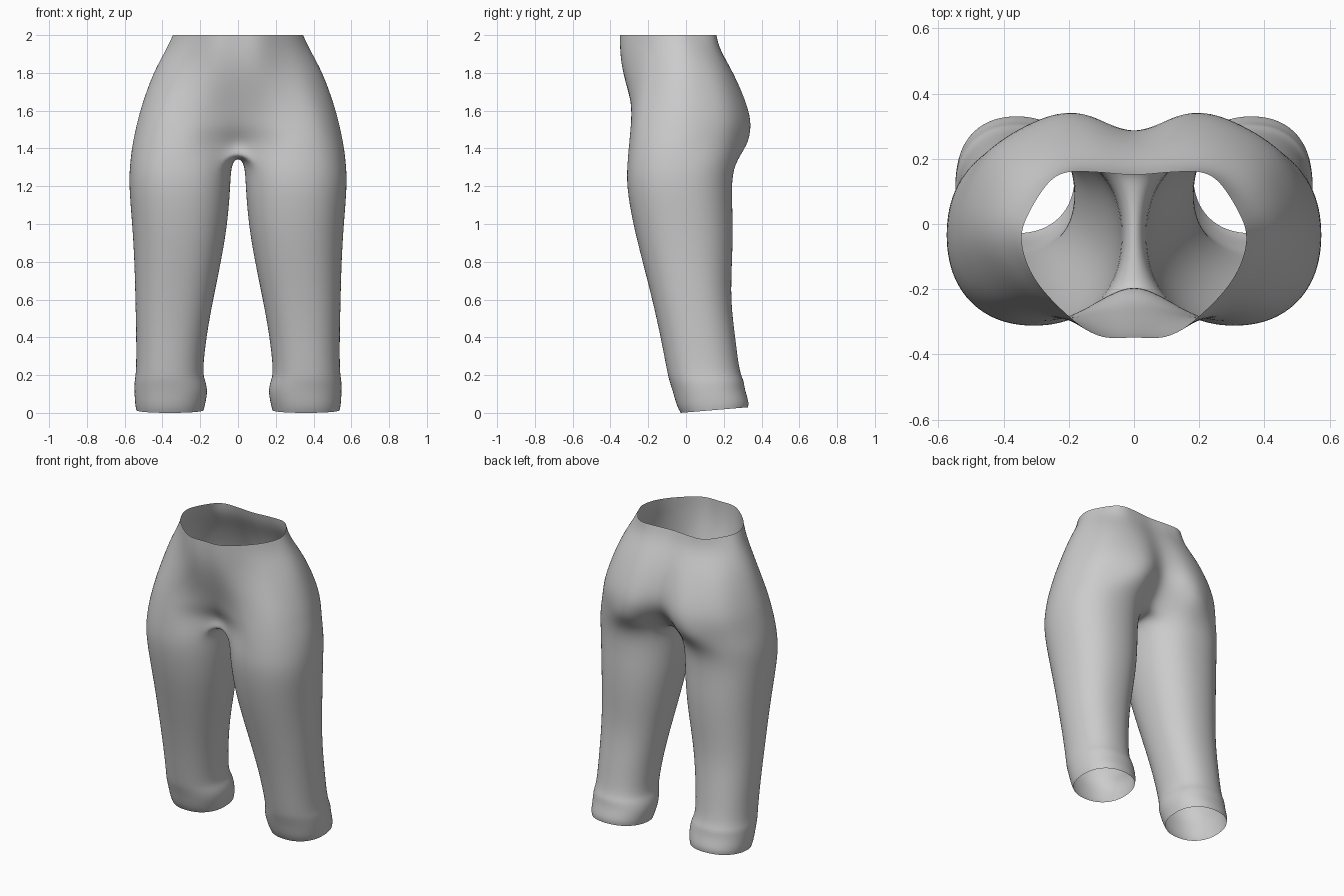
import bpy, bmesh, math
from mathutils import Vector

if "Cube" in bpy.data.objects:
    bpy.data.objects.remove(bpy.data.objects["Cube"])

N = 24  # points around each leg

# Leg sections: height, inner x, outer x, front y, back y
LEG = [(0.0, .18, .54, -.03, .33), (.035, .172, .547, -.05, .335),
       (.11, .158, .55, -.07, .312), (.17, .172, .55, -.09, .308),
       (.21, .187, .54, -.10, .285), (.4, .167, .54, -.135, .262),
       (.6, .13, .545, -.18, .237), (.8, .088, .55, -.232, .246),
       (1.0, .053, .562, -.283, .252), (1.2, .038, .58, -.318, .242),
       (1.32, .034, .575, -.313, .258)]

# Half sections of the hips: height, then points from front middle to back middle
HIPS = [
    (1.42, [(0, -.17), (.1, -.225), (.27, -.305), (.47, -.25), (.563, -.05),
            (.5, .17), (.37, .275), (.2, .335), (0, .19)]),
    (1.5, [(0, -.235), (.1, -.26), (.26, -.298), (.45, -.245), (.545, -.04),
           (.485, .18), (.36, .29), (.17, .352), (0, .26)]),
    (1.6, [(0, -.27), (.1, -.277), (.25, -.287), (.42, -.235), (.522, -.04),
           (.465, .18), (.35, .285), (.17, .343), (0, .295)]),
    (1.8, [(0, -.335), (.11, -.333), (.24, -.27), (.375, -.18), (.455, -.03),
           (.4, .14), (.3, .22), (.16, .255), (0, .24)]),
    (1.92, [(0, -.347), (.11, -.345), (.23, -.265), (.33, -.16), (.385, -.03),
            (.345, .075), (.25, .16), (.14, .18), (0, .17)]),
    (2.0, [(0, -.347), (.11, -.345), (.22, -.265), (.31, -.16), (.347, -.05),
           (.325, .03), (.24, .15), (.13, .16), (0, .15)]),
]


def leg_ring(z, xi, xo, yf, yb):
    """Rounded section running inner -> front -> outer -> back."""
    pts = []
    for k in range(N):
        a = math.pi + 2 * math.pi * k / N
        c, s = (math.copysign(abs(f) ** .9, f) for f in (math.cos(a), math.sin(a)))
        tilt = .03 * (s + 1) / 2 * max(0, 1 - z / .2)   # hem rises to the back
        pts.append(Vector(((xi + xo) / 2 + (xo - xi) / 2 * c,
                           (yf + yb) / 2 + (yb - yf) / 2 * s, z + tilt)))
    return pts


def hip_curve(z, ctrl, count):
    """Smooth curve through the control points, evenly resampled."""
    p = [Vector((x, y, z)) for x, y in ctrl]
    p = [Vector((-p[1].x, p[1].y, z))] + p + [Vector((-p[-2].x, p[-2].y, z))]
    fine = []
    for i in range(1, len(p) - 2):
        a, b, c, d = p[i - 1:i + 3]
        for j in range(12):
            t = j / 12
            fine.append(.5 * (2 * b + (c - a) * t + (2 * a - 5 * b + 4 * c - d) * t * t
                              + (3 * b - a - 3 * c + d) * t ** 3))
    fine.append(p[-2])
    dist = [0]
    for a, b in zip(fine, fine[1:]):
        dist.append(dist[-1] + (b - a).length)
    out, i = [], 0
    for k in range(count):
        d = dist[-1] * k / (count - 1)
        while i < len(fine) - 2 and dist[i + 1] < d:
            i += 1
        out.append(fine[i].lerp(fine[i + 1], (d - dist[i]) / (dist[i + 1] - dist[i])))
    out[0].x = out[-1].x = 0
    return out


bm = bmesh.new()


def add(points):
    return [bm.verts.new(p) for p in points]


def strip(a, b):
    for i in range(len(a) - 1):
        bm.faces.new((a[i], a[i + 1], b[i + 1], b[i]))


# Leg tube with cuff
legs = [add(leg_ring(*r)) for r in LEG]
for a, b in zip(legs, legs[1:]):
    strip(a + a[:1], b + b[:1])
top = legs[-1]

# Hips and seat, open at the waist
hips = [add(hip_curve(z, c, 21)) for z, c in HIPS]
strip(top[3:22], hips[0][1:20])
for a, b in zip(hips, hips[1:]):
    strip(a, b)

# Crotch strip between the legs, along the middle
inner = [top[k % N] for k in (21, 22, 23, 24, 25, 26, 27)]
middle = add([(0, v.co.y * .85, 1.352 + .03 * (abs(i - 3) / 3) ** 2)
              for i, v in enumerate(inner)])
strip(inner, middle)
bm.faces.new((top[3], hips[0][1], hips[0][0], middle[-1]))
bm.faces.new((hips[0][19], top[21], middle[0], hips[0][20]))
bmesh.ops.recalc_face_normals(bm, faces=bm.faces)
seat = max(bm.faces, key=lambda f: f.calc_center_median().x)
if seat.normal.x < 0:
    bmesh.ops.reverse_faces(bm, faces=bm.faces)

mesh = bpy.data.meshes.new("trousers")
bm.to_mesh(mesh)
bm.free()
trousers = bpy.data.objects.new("trousers", mesh)
bpy.context.collection.objects.link(trousers)
for f in mesh.polygons:
    f.use_smooth = True

grey = bpy.data.materials.new("grey cloth")
grey.diffuse_color = (.6, .6, .6, 1)
grey.use_nodes = True
grey.node_tree.nodes["Principled BSDF"].inputs["Base Color"].default_value = grey.diffuse_color
mesh.materials.append(grey)

mirror = trousers.modifiers.new("mirror", 'MIRROR')
mirror.use_clip = True
mirror.merge_threshold = .002
smooth = trousers.modifiers.new("smooth", 'SUBSURF')
smooth.levels = smooth.render_levels = 2
